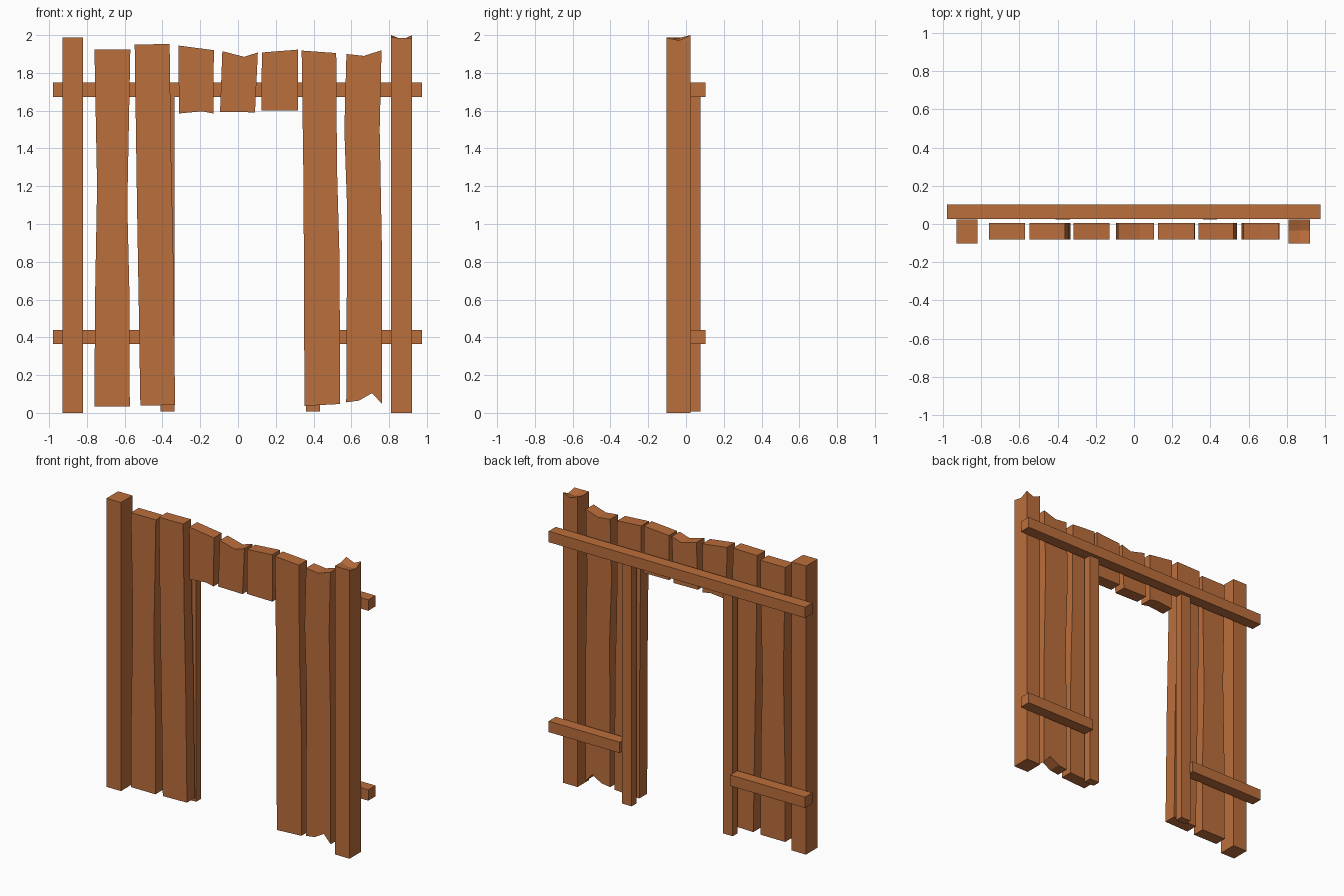
import bpy, bmesh

if "Cube" in bpy.data.objects:
    bpy.data.objects.remove(bpy.data.objects["Cube"])

wood = bpy.data.materials.new("wood")
wood.diffuse_color = (0.5, 0.156, 0.045, 1)
wood.use_nodes = True
wood.node_tree.nodes["Principled BSDF"].inputs["Base Color"].default_value = wood.diffuse_color


def finish(name, bm):
    bmesh.ops.recalc_face_normals(bm, faces=bm.faces)
    me = bpy.data.meshes.new(name)
    bm.to_mesh(me)
    bm.free()
    me.materials.append(wood)
    ob = bpy.data.objects.new(name, me)
    bpy.context.collection.objects.link(ob)
    return ob


def board(name, outline, y0, y1):
    """Extrude a front (x, z) outline from y0 to y1."""
    bm = bmesh.new()
    face = bm.faces.new([bm.verts.new((x, y0, z)) for x, z in outline])
    ext = bmesh.ops.extrude_face_region(bm, geom=[face])
    verts = [g for g in ext["geom"] if isinstance(g, bmesh.types.BMVert)]
    bmesh.ops.translate(bm, verts=verts, vec=(0, y1 - y0, 0))
    return finish(name, bm)


def beam(name, x0, x1, y0, y1, z0, z1):
    return board(name, [(x0, z0), (x1, z0), (x1, z1), (x0, z1)], y0, y1)


# Left post, plain
beam("left_post", -0.93, -0.82, -0.103, 0.023, 0, 1.987)

# Right post with a splintered top: 3 x 3 grid of heights
bm = bmesh.new()
xs, ys = (0.81, 0.87, 0.922), (-0.103, -0.035, 0.023)
heights = ((1.987, 1.985, 1.985), (1.985, 1.968, 1.972), (2.0, 1.976, 2.0))
top = [[bm.verts.new((x, y, heights[j][i])) for i, x in enumerate(xs)]
       for j, y in enumerate(ys)]
for j in range(2):
    for i in range(2):
        bm.faces.new((top[j][i], top[j][i + 1], top[j + 1][i + 1], top[j + 1][i]))
ext = bmesh.ops.extrude_face_region(bm, geom=bm.faces[:], use_keep_orig=True)
for v in ext["geom"]:
    if isinstance(v, bmesh.types.BMVert):
        v.co.z = 0
finish("right_post", bm)

# Rails across the back
beam("top_rail", -0.98, 0.975, 0.025, 0.103, 1.673, 1.748)
beam("lower_rail_left", -0.98, -0.408, 0.025, 0.103, 0.365, 0.44)
beam("lower_rail_right", 0.433, 0.975, 0.025, 0.103, 0.365, 0.44)

# Door studs beside the opening
beam("left_stud", -0.41, -0.335, 0.023, 0.077, 0.008, 1.674)
beam("right_stud", 0.36, 0.435, 0.023, 0.077, 0.008, 1.674)

# Weathered planks, front outlines from the bottom left, anticlockwise
planks = [
    [(-.76, .035), (-.573, .035), (-.574, .6), (-.586, 1.1), (-.57, 1.925),
     (-.76, 1.925), (-.746, 1.2), (-.757, .6)],
    [(-.517, .038), (-.333, .042), (-.343, .86), (-.355, 1.4), (-.362, 1.953),
     (-.547, 1.95), (-.535, 1.12), (-.526, .6)],
    [(-.312, 1.585), (-.19, 1.597), (-.13, 1.585), (-.128, 1.92), (-.316, 1.945)],
    [(-.095, 1.594), (.09, 1.591), (.105, 1.908), (.032, 1.885), (-.083, 1.915)],
    [(.125, 1.602), (.318, 1.6), (.317, 1.923), (.126, 1.908)],
    [(.352, .037), (.54, .047), (.538, .8), (.524, 1.3), (.52, 1.905),
     (.337, 1.918), (.347, 1.2)],
    [(.573, .056), (.64, .065), (.71, .105), (.762, .048), (.762, .86),
     (.75, 1.5), (.76, 1.92), (.667, 1.89), (.574, 1.9), (.563, 1.5), (.578, 1.07)],
]
for n, outline in enumerate(planks, 1):
    board(f"plank_{n}", outline, -0.08, 0.006)
